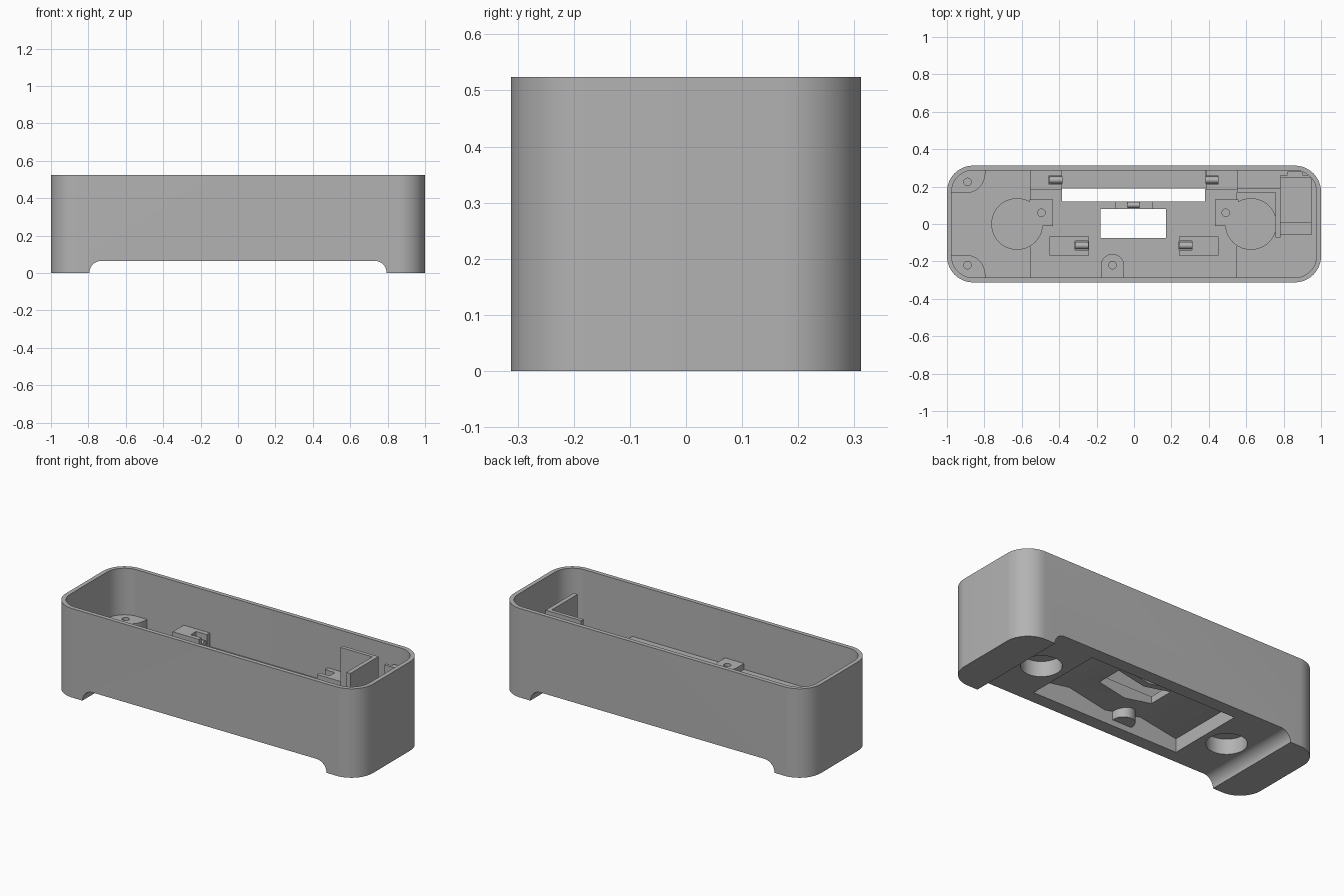
import bpy, bmesh, math
from mathutils import Vector

if "Cube" in bpy.data.objects:
    bpy.data.objects.remove(bpy.data.objects["Cube"], do_unlink=True)

grey = bpy.data.materials.new("plain grey")
grey.use_nodes = True
tone = (0.45, 0.45, 0.45, 1)
grey.diffuse_color = tone
grey.node_tree.nodes["Principled BSDF"].inputs["Base Color"].default_value = tone


def prism(name, pts, lo, hi, axis="z"):
    """Extrude a 2D outline along z (xy outline), y (xz outline) or x (yz outline)."""
    place = {"z": lambda a, b, c: (a, b, c), "y": lambda a, b, c: (a, c, b),
             "x": lambda a, b, c: (c, a, b)}[axis]
    bm = bmesh.new()
    face = bm.faces.new([bm.verts.new(place(a, b, lo)) for a, b in pts])
    out = bmesh.ops.extrude_face_region(bm, geom=[face])["geom"]
    move = Vector(place(0, 0, hi - lo))
    bmesh.ops.translate(bm, vec=move, verts=[v for v in out if isinstance(v, bmesh.types.BMVert)])
    bmesh.ops.recalc_face_normals(bm, faces=bm.faces)
    mesh = bpy.data.meshes.new(name)
    bm.to_mesh(mesh)
    bm.free()
    mesh.materials.append(grey)
    obj = bpy.data.objects.new(name, mesh)
    bpy.context.collection.objects.link(obj)
    return obj


def arc(cx, cy, r, start, end, n=16):
    return [(cx + r * math.cos(math.radians(start + (end - start) * i / n)),
             cy + r * math.sin(math.radians(start + (end - start) * i / n))) for i in range(n + 1)]


def circle(cx, cy, r, n=40):
    return arc(cx, cy, r, 0, 360, n)[:-1]


def rounded(hx, hy, r):
    return (arc(hx - r, hy - r, r, 0, 90) + arc(r - hx, hy - r, r, 90, 180)
            + arc(r - hx, r - hy, r, 180, 270) + arc(hx - r, r - hy, r, 270, 360))


def box(name, x0, x1, y0, y1, z0, z1):
    return prism(name, [(x0, y0), (x1, y0), (x1, y1), (x0, y1)], z0, z1)


def boolean(obj, others, mode="DIFFERENCE"):
    for other in others:
        mod = obj.modifiers.new("cut", "BOOLEAN")
        mod.operation = mode
        mod.solver = "EXACT"
        mod.object = other
        bpy.context.view_layer.objects.active = obj
        bpy.ops.object.modifier_apply(modifier=mod.name)


FLOOR, DECK, STRIP, BLOCK, BOSS = 0.1, 0.215, 0.2, 0.28, 0.25

# Cutters: underside arch, cable pocket, windows, foot holes, screw holes
cavity = prism("cavity_cutter", rounded(0.975, 0.287, 0.115), FLOOR, 0.7)
arch = prism("arch_cutter", [(0.795, -0.1)] + arc(0.73, 0, 0.065, 0, 90)
             + arc(-0.73, 0, 0.065, 90, 180) + [(-0.795, -0.1)], -0.5, 0.5, "y")
pocket = prism("pocket_cutter", [(-0.48, 0), (0.48, 0), (0.48, 0.145), (0.24, 0.185),
               (0, 0.14), (-0.24, 0.185), (-0.48, 0.145)], -0.235, 0.235, "y")
window = box("window_cutter", -0.18, 0.17, -0.075, 0.08, 0, 0.5)
slot = box("slot_cutter", -0.385, 0.38, 0.12, 0.19, 0, 0.5)
holes = [prism("foot_hole_cutter", circle(s * 0.625, 0, 0.108), -0.1, 0.155) for s in (-1, 1)]
screws = [prism("screw_cutter", circle(x, y, 0.02, 20), 0.13, 0.5)
          for x, y in ((-0.495, 0.06), (0.49, 0.06), (-0.89, 0.225), (-0.89, -0.22), (-0.115, -0.22))]
catches = [box("catch_cutter", x - 0.035, x + 0.035, y - 0.025, y + 0.025, z, 0.5)
           for x, y, z in ((-0.42, 0.235, 0.22), (0.415, 0.235, 0.22),
                           (-0.28, -0.115, 0.2), (0.275, -0.115, 0.2))]
notch = box("notch_cutter", -0.1, 0.1, 0.084, 0.13, 0.195, 0.5)
through = [pocket, window, slot] + holes

# Outer shell
shell = prism("shell", rounded(1, 0.312, 0.14), 0, 0.524)
boolean(shell, [cavity, arch] + through)

# Raised deck over the pocket, and the lower strip behind it
deck = box("deck", -0.555, 0.55, -0.29, 0.185, FLOOR - 0.01, DECK)
boolean(deck, through + catches[2:] + [notch])
strip = box("back_strip", -0.386, 0.381, 0.184, 0.29, FLOOR - 0.01, STRIP)
boolean(strip, [pocket, slot])

parts = [shell, deck, strip]
for s, name in ((-1, "right"), (1, "left")):
    # Catch blocks along the back wall and on the deck
    x0, x1 = sorted((s * 0.385, s * 0.555))
    back = box(name + "_back_block", x0, x1, 0.185, 0.29, FLOOR - 0.01, BLOCK)
    boolean(back, [pocket] + catches[:2])
    x0, x1 = sorted((s * 0.24, s * 0.452))
    front = box(name + "_deck_block", x0, x1, -0.168, -0.068, DECK - 0.02, DECK + 0.025)
    boolean(front, catches[2:] + [pocket])
    # Keyed cup above each foot hole
    cup = prism(name + "_cup", circle(s * 0.625, 0, 0.138), FLOOR - 0.01, 0.235)
    x0, x1 = sorted((s * 0.432, s * 0.56))
    key = box("key", x0, x1, -0.012, 0.13, 0.19, 0.235)
    boolean(cup, [key], "UNION")
    bpy.data.objects.remove(key, do_unlink=True)
    boolean(cup, holes + screws[:2])
    # Rounded catch bars inside the slots
    for y, z, tag in ((0.235, 0.235, "back"), (-0.115, 0.205, "deck")):
        cx = s * (0.418 if tag == "back" else 0.278)
        parts.append(prism(f"{name}_{tag}_catch_bar", circle(y, z, 0.018, 16),
                           cx - 0.035, cx + 0.035, "x"))
    parts += [back, front, cup]

# Screw bosses in the right corners and at the front wall
for s, name in ((1, "back"), (-1, "front")):
    outline = [(-0.98, s * 0.165), (-0.9, s * 0.165)] + arc(-0.9, s * 0.27, 0.105, -s * 90, 0, 12)
    outline += [(-0.795, s * 0.295), (-0.86, s * 0.295)]
    outline += arc(-0.86, s * 0.175, 0.12, s * 90, s * 180, 12)
    boss = prism(name + "_corner_boss", outline, FLOOR - 0.01, BOSS)
    boolean(boss, screws[2:4])
    parts.append(boss)
boss = prism("front_boss", arc(-0.115, -0.222, 0.062, 0, 180) + [(-0.177, -0.295), (-0.053, -0.295)],
             FLOOR, BOSS)
boolean(boss, screws[4:])
parts.append(boss)

# Tall angled bracket and the compartment beside the left wall
parts += [
    box("bracket_side", 0.757, 0.782, -0.072, 0.19, FLOOR - 0.01, 0.49),
    box("bracket_back", 0.55, 0.782, 0.168, 0.19, FLOOR - 0.01, 0.49),
    box("compartment_floor", 0.782, 0.95, -0.06, 0.245, FLOOR - 0.01, 0.16),
    box("compartment_step", 0.782, 0.95, -0.06, 0.01, FLOOR - 0.01, 0.2),
    box("compartment_wall", 0.782, 0.95, 0.245, 0.262, FLOOR - 0.01, 0.42),
    box("compartment_tab", 0.82, 0.9, 0.262, 0.28, FLOOR - 0.01, 0.42),
    prism("cable_bar", circle(0.102, 0.2, 0.015, 16), -0.035, 0.03, "x"),
]

for cutter in [cavity, arch, notch] + through + screws + catches:
    bpy.data.objects.remove(cutter, do_unlink=True)

for obj in parts:
    bpy.ops.object.select_all(action="DESELECT")
    obj.select_set(True)
    bpy.context.view_layer.objects.active = obj
    bpy.ops.object.shade_smooth_by_angle(angle=math.radians(30))
